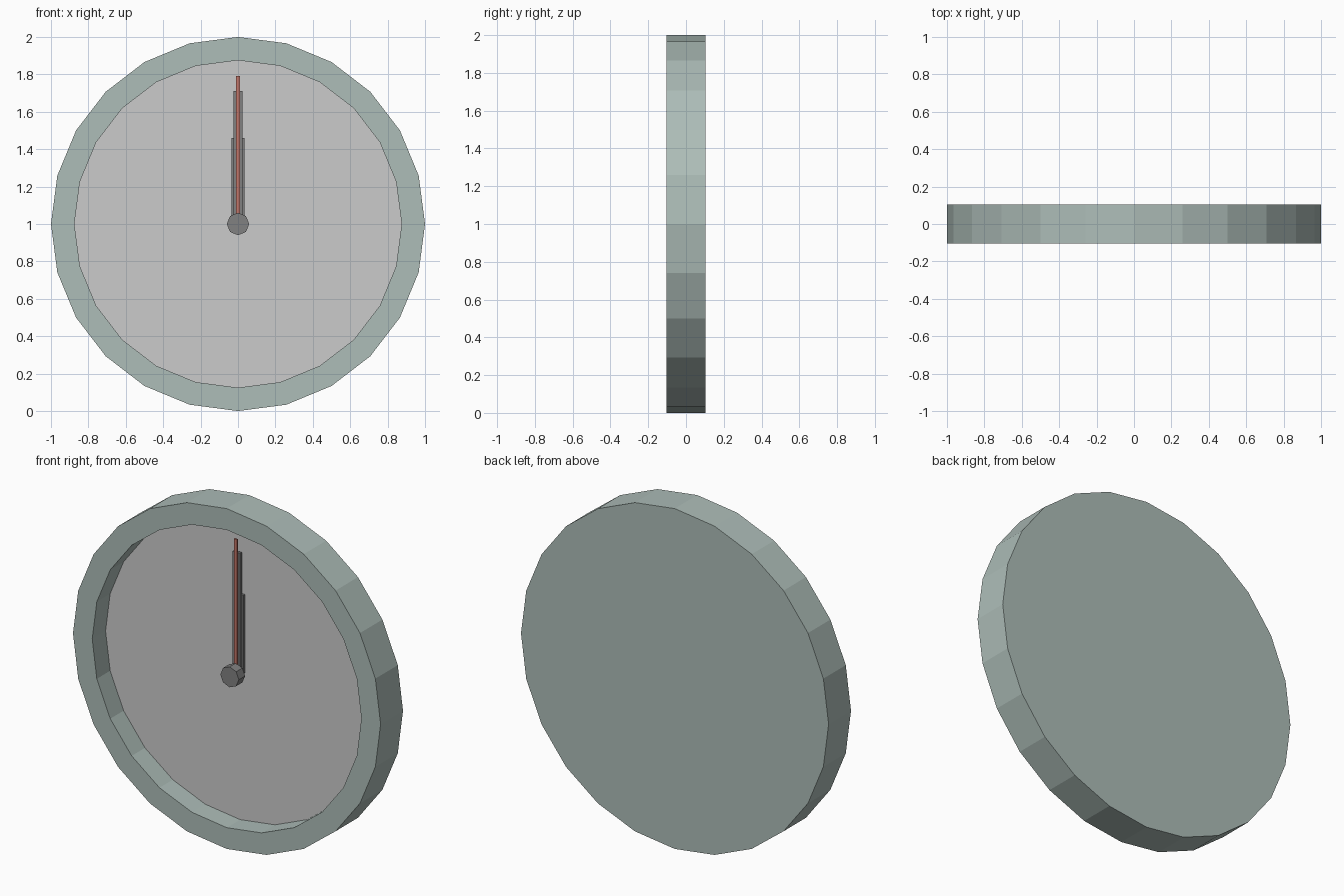
import bpy, bmesh
from math import sin, cos, pi

if "Cube" in bpy.data.objects:
    bpy.data.objects.remove(bpy.data.objects["Cube"])

CENTRE_Z = 1.0
DEPTH = 0.104      # half thickness of the case
DIAL_Y = 0.02      # recessed dial plane


def material(name, rgb):
    m = bpy.data.materials.new(name)
    m.diffuse_color = (*rgb, 1)
    m.use_nodes = True
    m.node_tree.nodes["Principled BSDF"].inputs["Base Color"].default_value = m.diffuse_color
    return m


def finish(name, bm, mat=None):
    bmesh.ops.recalc_face_normals(bm, faces=bm.faces)
    me = bpy.data.meshes.new(name)
    bm.to_mesh(me)
    bm.free()
    ob = bpy.data.objects.new(name, me)
    bpy.context.collection.objects.link(ob)
    if mat:
        me.materials.append(mat)
    return ob


def turned(name, profile, sides, cap_start, cap_end, mat=None):
    """Revolve (radius, y) points about the clock's y axis."""
    bm = bmesh.new()
    rings = [[bm.verts.new((r * sin(2 * pi * i / sides), y,
                            CENTRE_Z + r * cos(2 * pi * i / sides)))
              for i in range(sides)] for r, y in profile]
    for a, b in zip(rings, rings[1:]):
        for i in range(sides):
            j = (i + 1) % sides
            bm.faces.new((a[i], a[j], b[j], b[i]))
    if cap_start:
        bm.faces.new(rings[0])
    if cap_end:
        bm.faces.new(rings[-1])
    return finish(name, bm, mat)


def hand(name, half_width, length, y_front, y_back, mat):
    bm = bmesh.new()
    bmesh.ops.create_cube(bm, size=1)
    for v in bm.verts:
        v.co = (v.co.x * 2 * half_width,
                y_front if v.co.y < 0 else y_back,
                CENTRE_Z + (v.co.z + 0.5) * length)
    return finish(name, bm, mat)


green = material("case_green_grey", (0.42, 0.51, 0.48))
dark = material("hand_dark_grey", (0.22, 0.22, 0.22))
red = material("second_hand_red", (0.55, 0.18, 0.14))

# Case: back, outer wall, front rim and inner wall
turned("case", [(1, DEPTH), (1, -DEPTH), (0.875, -DEPTH), (0.875, DIAL_Y)],
       24, True, False, green)

# Dial, facing the front
bm = bmesh.new()
bm.faces.new([bm.verts.new((0.875 * cos(i * pi / 12), DIAL_Y,
                            CENTRE_Z + 0.875 * sin(i * pi / 12)))
              for i in range(24)])
me = bpy.data.meshes.new("dial")
bm.to_mesh(me)
bm.free()
bpy.context.collection.objects.link(bpy.data.objects.new("dial", me))

# Hands, stacked towards the front
hand("hour_hand", 0.035, 0.46, 0.0, 0.015, dark)
hand("minute_hand", 0.025, 0.71, -0.015, 0.0, dark)
hand("second_hand", 0.01, 0.79, -0.025, -0.015, red)

# Hub cap
turned("hub", [(0.06, -0.02), (0.06, -0.078)], 8, True, True, dark)
